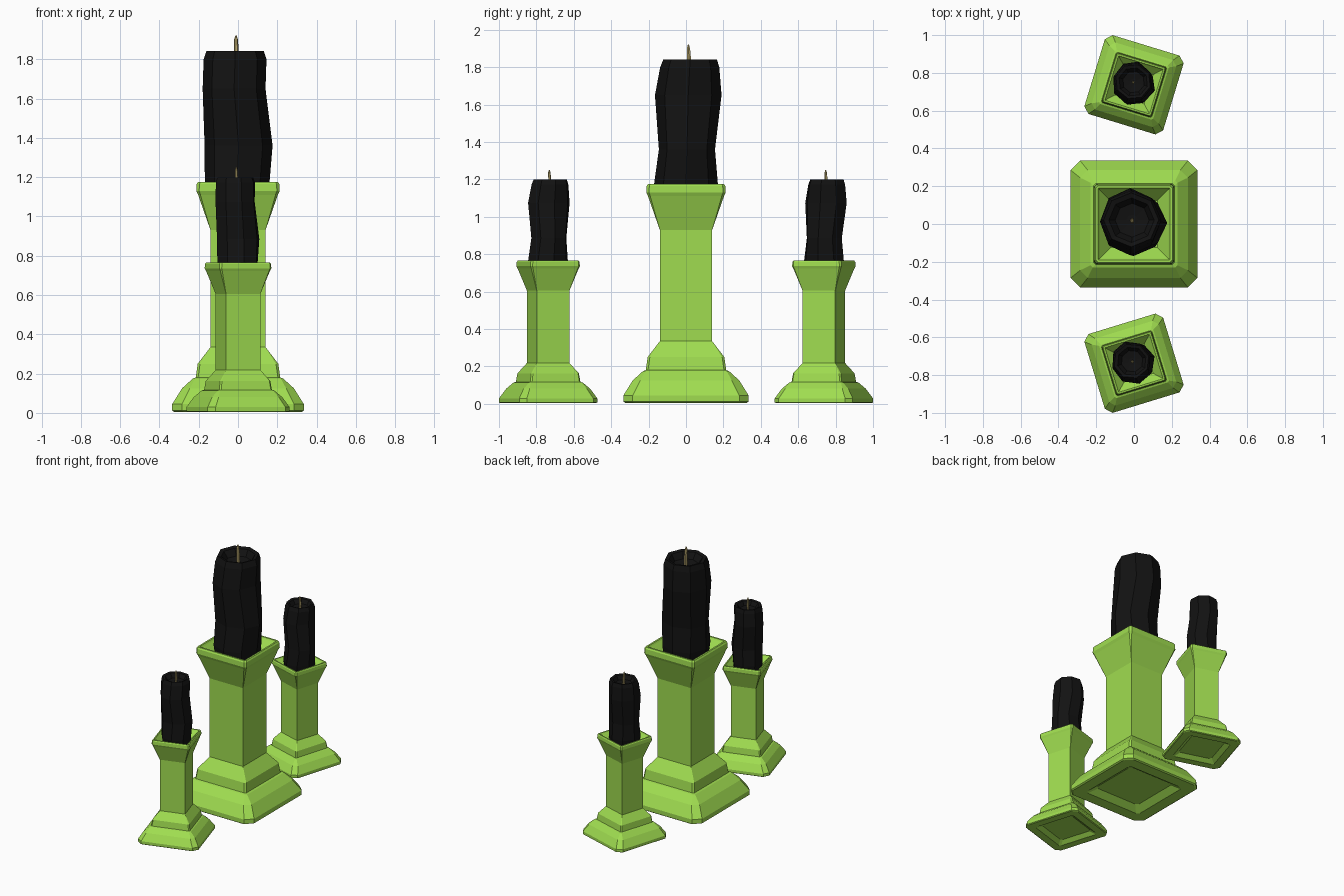
import bpy, bmesh
from math import sin, cos, pi, radians
from mathutils import Matrix

if "Cube" in bpy.data.objects:
    bpy.data.objects.remove(bpy.data.objects["Cube"])


def material(name, color):
    m = bpy.data.materials.new(name)
    m.diffuse_color = (*color, 1)
    m.use_nodes = True
    m.node_tree.nodes["Principled BSDF"].inputs["Base Color"].default_value = m.diffuse_color
    return m


GREEN = material("green_paint", (0.35, 0.72, 0.08))
BLACK = material("black_wax", (0.006, 0.006, 0.006))
TAN = material("wick_fibre", (0.5, 0.4, 0.16))


def square_ring(half, chamfer, z):
    """Square outline with clipped corners."""
    a, b = half, half - chamfer
    return [(x, y, z) for x, y in ((a, -b), (a, b), (b, a), (-b, a),
                                   (-a, b), (-a, -b), (-b, -a), (b, -a))]


def round_ring(z, cx, cy, rx, ry, n=8):
    return [(cx + rx * cos(2 * pi * i / n), cy + ry * sin(2 * pi * i / n), z)
            for i in range(n)]


def loft(name, rings, mat, matrix):
    """Skin a stack of rings and cap both ends."""
    bm = bmesh.new()
    loops = [[bm.verts.new(p) for p in ring] for ring in rings]
    n = len(loops[0])
    for lo, hi in zip(loops, loops[1:]):
        for i in range(n):
            j = (i + 1) % n
            bm.faces.new((lo[i], lo[j], hi[j], hi[i]))
    bm.faces.new(loops[0][::-1])
    bm.faces.new(loops[-1])
    bmesh.ops.remove_doubles(bm, verts=bm.verts, dist=1e-4)
    bmesh.ops.recalc_face_normals(bm, faces=bm.faces)
    me = bpy.data.meshes.new(name)
    bm.to_mesh(me)
    bm.free()
    me.materials.append(mat)
    ob = bpy.data.objects.new(name, me)
    ob.matrix_world = matrix
    bpy.context.collection.objects.link(ob)


# Holder profile: half width, corner chamfer, height (underside recess to top dish)
HOLDER = [(0.19, 0.02, 0.04), (0.24, 0.02, 0.005), (0.325, 0.05, 0.005),
          (0.335, 0.05, 0.012), (0.335, 0.05, 0.045), (0.285, 0.04, 0.125),
          (0.23, 0.012, 0.175), (0.215, 0.012, 0.18), (0.205, 0.012, 0.25),
          (0.14, 0, 0.335), (0.14, 0, 0.93), (0.203, 0.012, 1.11),
          (0.212, 0.014, 1.13), (0.21, 0.014, 1.165), (0.203, 0.012, 1.176),
          (0.19, 0.004, 1.176), (0.183, 0, 1.165), (0.125, 0, 1.10)]

# Wobbly candle: height, centre x, centre y, radius x, radius y (ends in a dished top)
CANDLE = [(1.095, 0, 0, 0.155, 0.165), (1.18, -0.004, 0, 0.165, 0.17),
          (1.36, 0.003, 0.005, 0.173, 0.15), (1.65, -0.02, 0.012, 0.16, 0.178),
          (1.80, -0.015, 0.02, 0.16, 0.158), (1.842, -0.015, 0.022, 0.146, 0.143),
          (1.835, -0.013, 0.02, 0.12, 0.118), (1.79, -0.01, 0.02, 0.09, 0.09),
          (1.78, -0.01, 0.02, 0.03, 0.03)]

WICK = [(1.77, -0.01, 0.018, 0.012, 0.012), (1.85, -0.009, 0.016, 0.012, 0.012),
        (1.90, -0.01, 0.013, 0.01, 0.01), (1.922, -0.01, 0.013, 0.003, 0.003)]

# Tall candlestick in the middle, two smaller turned ones beside it
for label, y, turn, size in (("centre", 0, 0, 1), ("front", -0.737, 17, 0.651),
                             ("back", 0.737, -17, 0.651)):
    mat = (Matrix.Translation((0, y, 0)) @ Matrix.Rotation(radians(turn), 4, 'Z')
           @ Matrix.Scale(size, 4))
    loft(label + "_holder", [square_ring(*r) for r in HOLDER], GREEN, mat)
    loft(label + "_candle", [round_ring(*r) for r in CANDLE], BLACK, mat)
    loft(label + "_wick", [round_ring(*r, n=6) for r in WICK], TAN, mat)
